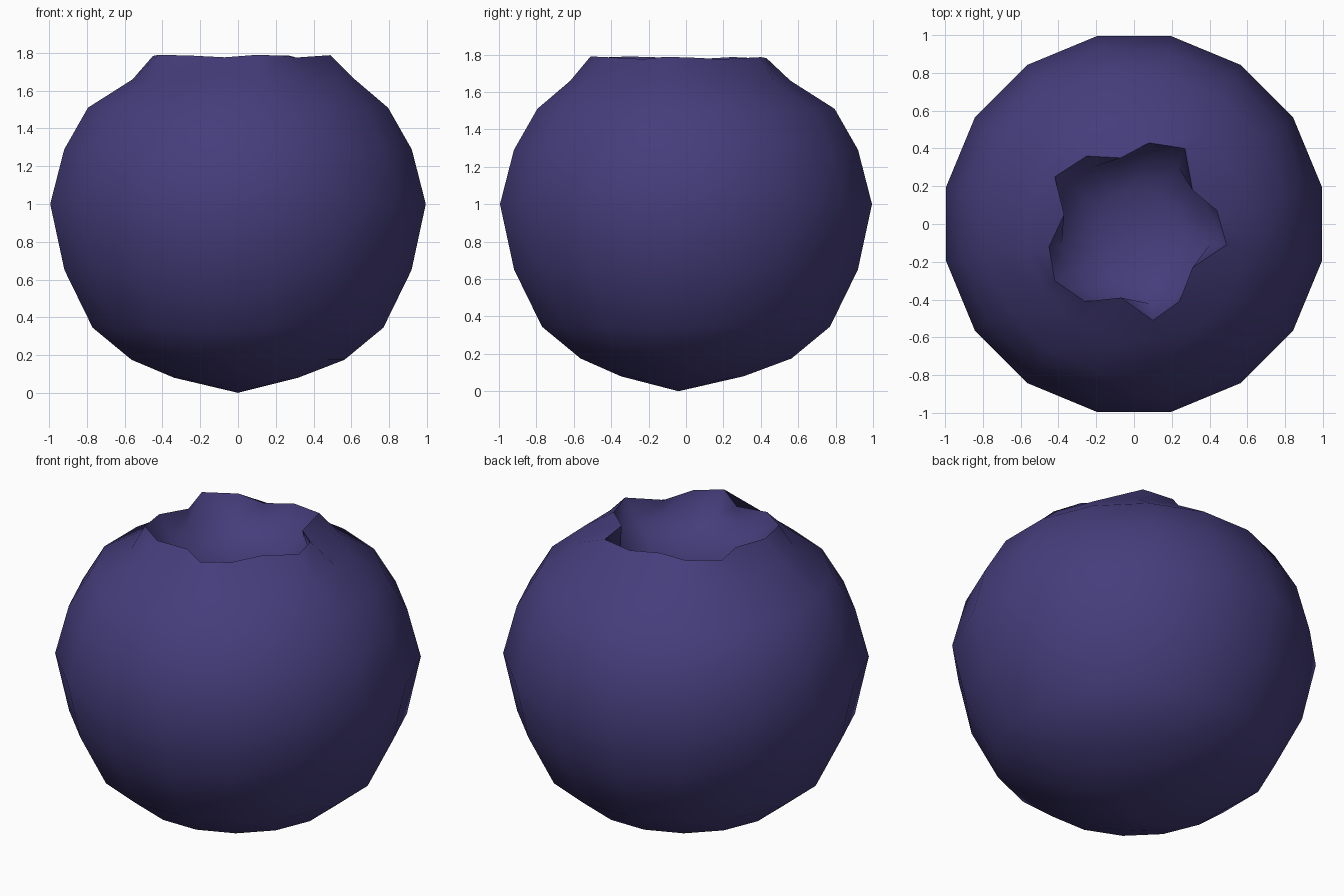
import bpy, bmesh, math

if "Cube" in bpy.data.objects:
    bpy.data.objects.remove(bpy.data.objects["Cube"])

SIDES = 16
skin = bpy.data.materials.new("blueberry_skin")
skin.diffuse_color = (0.060, 0.047, 0.200, 1)
skin.use_nodes = True
skin.node_tree.nodes["Principled BSDF"].inputs["Base Color"].default_value = skin.diffuse_color

bm = bmesh.new()

def ring(r, z, cx=0.0, cy=0.0):
    """One 16-sided ring, corners offset by half a step."""
    return [bm.verts.new((cx + r * math.cos(math.tau * (i + .5) / SIDES),
                          cy + r * math.sin(math.tau * (i + .5) / SIDES), z))
            for i in range(SIDES)]

def bridge(a, b):
    for i in range(SIDES):
        j = (i + 1) % SIDES
        bm.faces.new((a[i], a[j], b[j], b[i]))

# Berry body, bottom to shoulder: radius, height, centre offset
body = [(.335, .08, -.01, -.02), (.575, .175, 0, 0), (.785, .345, 0, 0),
        (.937, .65, 0, 0), (1.014, 1.0, 0, 0), (.938, 1.29, 0, 0),
        (.81, 1.51, 0, 0), (.60, 1.66, .03, -.03)]
rings = [ring(*p) for p in body]

# Ragged star-shaped crown rim, counter-clockwise from the +x side
star = [(.44, .07), (.31, .18), (.27, .40), (.08, .43), (-.07, .35), (-.25, .36),
        (-.42, .25), (-.37, .05), (-.45, -.12), (-.42, -.30), (-.26, -.41),
        (-.07, -.39), (.10, -.51), (.24, -.41), (.31, -.23), (.49, -.11)]
rings.append([bm.verts.new((x, y, 1.775 + .03 * max(0, math.hypot(x, y) - .38) / .14 * .5))
              for x, y in star])

# Hollow inside the crown
for r, z in [(.40, 1.66), (.22, 1.57)]:
    rings.append(ring(r, z, .01, -.03))
for a, b in zip(rings, rings[1:]):
    bridge(a, b)

# Bottom tip and hollow floor
tip = bm.verts.new((0, -.04, 0))
floor = bm.verts.new((.01, -.03, 1.54))
for i in range(SIDES):
    j = (i + 1) % SIDES
    bm.faces.new((tip, rings[0][j], rings[0][i]))
    bm.faces.new((floor, rings[-1][i], rings[-1][j]))

bmesh.ops.recalc_face_normals(bm, faces=bm.faces)
for f in bm.faces:
    f.smooth = True
mesh = bpy.data.meshes.new("berry")
bm.to_mesh(mesh)
bm.free()
mesh.materials.append(skin)
berry = bpy.data.objects.new("berry", mesh)
bpy.context.collection.objects.link(berry)

# Keep the crown rim crisp
bpy.context.view_layer.objects.active = berry
berry.select_set(True)
bpy.ops.object.shade_smooth_by_angle(angle=math.radians(60))
